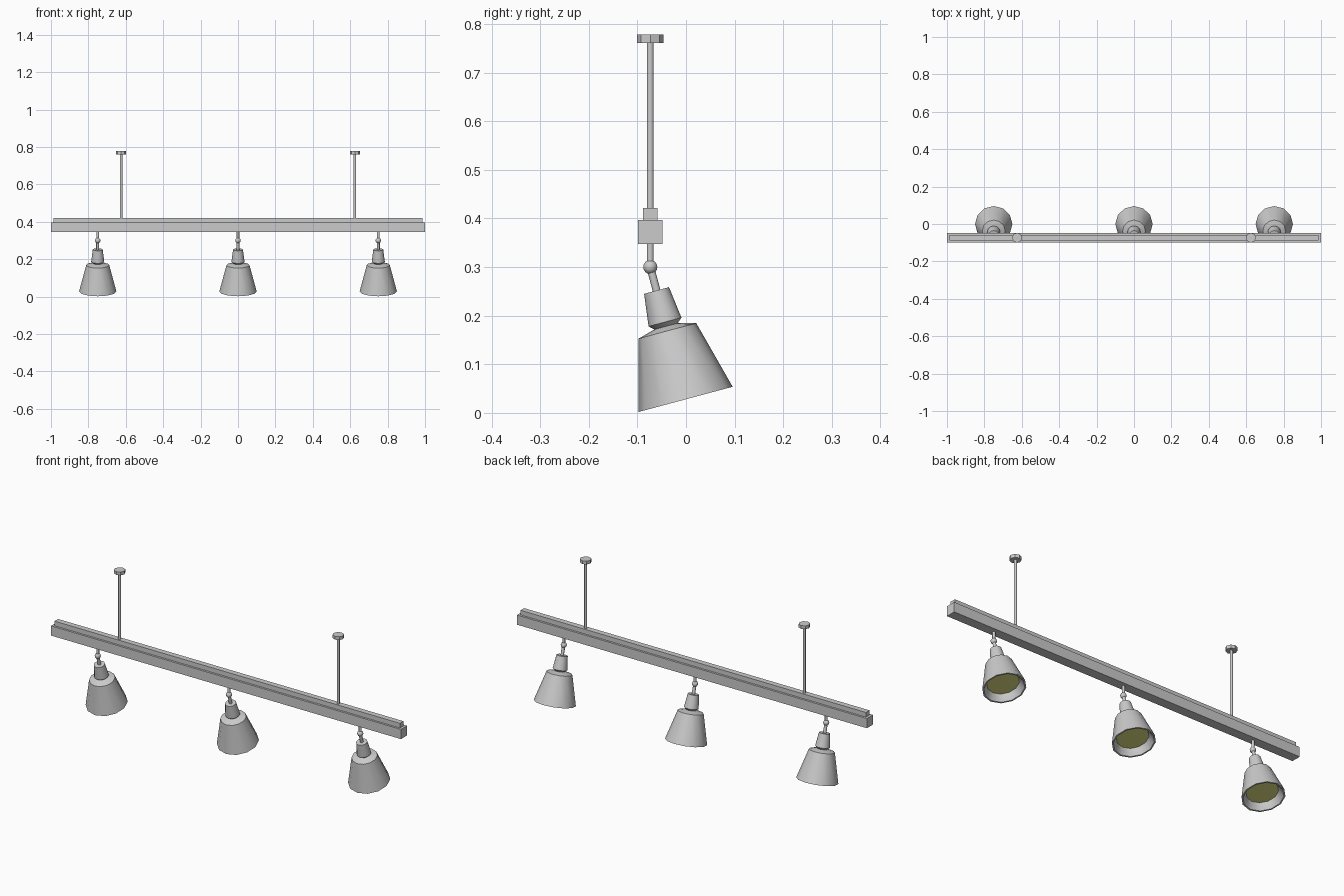
import bpy
import math
from mathutils import Matrix

cube = bpy.data.objects.get("Cube")
if cube:
    bpy.data.objects.remove(cube, do_unlink=True)

RAIL_Y = -0.0735
JOINT_Z = 0.30
TILT = math.radians(15)


def material(name, color):
    mat = bpy.data.materials.new(name)
    mat.use_nodes = True
    mat.diffuse_color = color
    mat.node_tree.nodes["Principled BSDF"].inputs["Base Color"].default_value = color
    return mat


METAL = material("light_grey_metal", (0.6, 0.6, 0.6, 1))
GLASS = material("pale_yellow_glass", (0.65, 0.65, 0.2, 1))


def finish(obj, mat, smooth=True):
    obj.data.materials.append(mat)
    if smooth:
        bpy.ops.object.select_all(action="DESELECT")
        obj.select_set(True)
        bpy.context.view_layer.objects.active = obj
        bpy.ops.object.shade_smooth_by_angle(angle=math.radians(40))
    return obj


def box(name, size, center):
    bpy.ops.mesh.primitive_cube_add(size=1, location=center)
    obj = bpy.context.object
    obj.name = name
    obj.data.transform(Matrix.Diagonal((*size, 1)))
    return finish(obj, METAL, False)


def lathe(name, profile, location, mat=METAL, sides=12, tilt=0):
    """Spin (radius, z) points, listed top to bottom outside, about local z."""
    verts, faces, rings = [], [], []
    for r, z in profile:
        count = sides if r > 0 else 1
        rings.append([len(verts) + i for i in range(count)])
        for i in range(count):
            a = math.tau * i / sides
            verts.append((r * math.cos(a), r * math.sin(a), z))
    for top, low in zip(rings, rings[1:]):
        for i in range(sides):
            j = (i + 1) % sides
            if len(top) == 1:
                faces.append((top[0], low[i], low[j]))
            elif len(low) == 1:
                faces.append((top[i], low[0], top[j]))
            else:
                faces.append((top[i], low[i], low[j], top[j]))
    mesh = bpy.data.meshes.new(name)
    mesh.from_pydata(verts, [], faces)
    obj = bpy.data.objects.new(name, mesh)
    bpy.context.collection.objects.link(obj)
    obj.location = location
    obj.rotation_euler.x = tilt
    return finish(obj, mat)


def rod(name, radius, top, bottom, location, sides=12, tilt=0):
    profile = [(0, top), (radius, top), (radius, bottom), (0, bottom)]
    return lathe(name, profile, location, sides=sides, tilt=tilt)


# Horizontal rail with its narrower upper strip
box("rail", (2, 0.05, 0.05), (0, RAIL_Y, 0.372))
box("rail_top_strip", (1.974, 0.029, 0.024), (0, RAIL_Y, 0.409))

# Suspension rods with ceiling caps
for side, x in (("right", -0.625), ("left", 0.625)):
    rod(side + "_hanging_rod", 0.007, 0.762, 0.42, (x, RAIL_Y, 0))
    rod(side + "_ceiling_cap", 0.027, 0.778, 0.761, (x, RAIL_Y, 0), sides=8)

# Lamp head outlines, measured down from the ball joint
SOCKET = [(0, -0.05), (0.0265, -0.05), (0.035, -0.117), (0.024, -0.127), (0, -0.127)]
SHADE = [(0.024, -0.126), (0.0615, -0.136), (0.1, -0.2817), (0.093, -0.2817),
         (0.074, -0.25), (0.055, -0.141), (0.022, -0.132)]

# Three tilted spotlights
for side, x in (("right", -0.75), ("middle", 0), ("left", 0.75)):
    joint = (x, RAIL_Y, JOINT_Z)
    rod(side + "_drop_stem", 0.007, 0.05, 0, joint)
    bpy.ops.mesh.primitive_uv_sphere_add(segments=12, ring_count=8, radius=0.0145, location=joint)
    ball = bpy.context.object
    ball.name = side + "_ball_joint"
    finish(ball, METAL)
    rod(side + "_tilted_stem", 0.008, 0, -0.052, joint, tilt=TILT)
    lathe(side + "_socket", SOCKET, joint, tilt=TILT)
    lathe(side + "_shade", SHADE, joint, tilt=TILT)
    lathe(side + "_lens", [(0, -0.244), (0.073, -0.244), (0.074, -0.25), (0, -0.252)],
          joint, GLASS, tilt=TILT)
